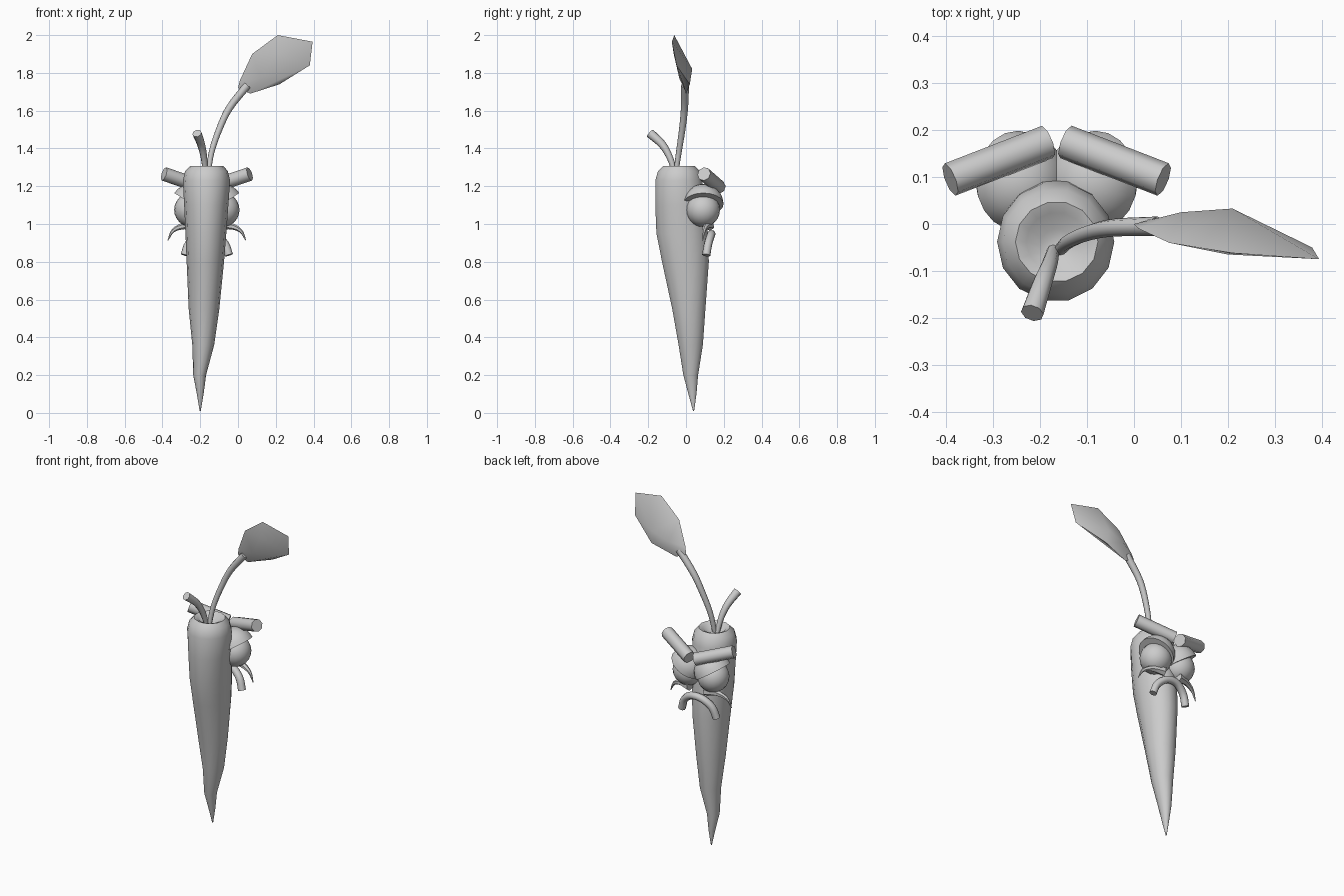
import bpy, bmesh, math
from mathutils import Vector, Matrix

cube = bpy.data.objects.get("Cube")
if cube:
    bpy.data.objects.remove(cube)

grey = bpy.data.materials.new("plain grey")
grey.use_nodes = True
GREY = (0.6, 0.6, 0.6, 1)
grey.diffuse_color = GREY
grey.node_tree.nodes["Principled BSDF"].inputs["Base Color"].default_value = GREY

MID = -0.165  # symmetry plane of the face


def finish(name, bm, angle=50):
    bmesh.ops.recalc_face_normals(bm, faces=bm.faces)
    mesh = bpy.data.meshes.new(name)
    bm.to_mesh(mesh)
    bm.free()
    mesh.materials.append(grey)
    ob = bpy.data.objects.new(name, mesh)
    bpy.context.collection.objects.link(ob)
    bpy.ops.object.select_all(action='DESELECT')
    ob.select_set(True)
    bpy.context.view_layer.objects.active = ob
    bpy.ops.object.shade_smooth_by_angle(angle=math.radians(angle))
    return ob


def loft(name, rings, angle=50):
    """Skin a list of closed rings and cap both ends."""
    bm = bmesh.new()
    loops = [[bm.verts.new(p) for p in ring] for ring in rings]
    n = len(loops[0])
    for a, b in zip(loops, loops[1:]):
        for i in range(n):
            j = (i + 1) % n
            bm.faces.new((a[i], a[j], b[j], b[i]))
    bm.faces.new(loops[0])
    bm.faces.new(loops[-1])
    return finish(name, bm, angle)


def spline(pts, steps):
    """Smooth path through the points (Catmull-Rom)."""
    p = [Vector(q) for q in pts]
    p = [2 * p[0] - p[1]] + p + [2 * p[-1] - p[-2]]
    out = []
    for i in range(1, len(p) - 2):
        for s in range(steps):
            t = s / steps
            out.append(0.5 * (2 * p[i] + (p[i + 1] - p[i - 1]) * t
                       + (2 * p[i - 1] - 5 * p[i] + 4 * p[i + 1] - p[i + 2]) * t * t
                       + (3 * p[i] - p[i - 1] - 3 * p[i + 1] + p[i + 2]) * t ** 3))
    return out + [p[-2]]


def tube(name, pts, r0, r1, sides=8, steps=4):
    path = spline(pts, steps)
    rings = []
    for i, c in enumerate(path):
        d = path[min(i + 1, len(path) - 1)] - path[max(i - 1, 0)]
        side = d.cross(Vector((0.1, 1, 0.05))).normalized()
        up = side.cross(d).normalized()
        r = r0 + (r1 - r0) * i / (len(path) - 1)
        rings.append([c + r * (side * math.cos(a) + up * math.sin(a))
                      for a in (2 * math.pi * k / sides for k in range(sides))])
    return loft(name, rings)


# Tapered root body with a dished top: z, centre x, centre y, radius x, radius y
body = [(0.01, -.20, .040, .003, .003), (.1, -.20, .034, .018, .022),
        (.2, -.203, .025, .034, .040), (.36, -.184, .025, .058, .066),
        (.55, -.18, .015, .081, .090), (.8, -.173, -.003, .099, .127),
        (.95, -.17, -.020, .108, .140), (1.1, -.168, -.032, .117, .134),
        (1.23, -.167, -.038, .125, .128), (1.28, -.167, -.038, .113, .113),
        (1.307, -.165, -.038, .088, .086), (1.298, -.165, -.038, .065, .063),
        (1.27, -.165, -.045, .035, .035)]
loft("root_body", [[(cx + rx * math.cos(a), cy + ry * math.sin(a), z)
                    for a in (2 * math.pi * k / 14 for k in range(14))]
                   for z, cx, cy, rx, ry in body], 60)

# Cut stalk and leaf stalk
tube("short_stalk", [(-.172, -.055, 1.26), (-.18, -.085, 1.35), (-.195, -.125, 1.42),
                     (-.217, -.19, 1.48)], .013, .025)
tube("leaf_stalk", [(-.158, -.055, 1.26), (-.14, -.038, 1.38), (-.1, -.02, 1.5),
                    (-.045, -.008, 1.615), (.05, -.005, 1.735)], .013, .021)

# Thick angular leaf: outline plus raised middle points
bm = bmesh.new()
leaf = [(0, 0, 1.72), (.01, -.01, 1.76), (.075, -.04, 1.9), (.21, -.062, 2),
        (.395, -.075, 1.965), (.38, -.05, 1.84), (.22, .02, 1.74), (.065, .002, 1.69),
        (.1, .025, 1.78), (.21, .033, 1.82), (.2, -.065, 1.9), (.12, -.035, 1.77)]
for p in leaf:
    bm.verts.new(p)
bmesh.ops.convex_hull(bm, input=bm.verts)
finish("leaf", bm, 40)

# Face parts, one set per side
for side, s in (("left", 1), ("right", -1)):
    def at(x, y, z):
        return Vector((MID + s * x, y, z))

    bm = bmesh.new()
    bmesh.ops.create_uvsphere(bm, u_segments=20, v_segments=12, radius=.09,
                              matrix=Matrix.Translation(at(.083, .09, 1.075)))
    finish(side + "_eye", bm)

    # Half-dome eyelid, tilted up on the outside
    bm = bmesh.new()
    bmesh.ops.create_uvsphere(bm, u_segments=20, v_segments=12, radius=.107)
    cut = bmesh.ops.bisect_plane(bm, geom=bm.verts[:] + bm.edges[:] + bm.faces[:],
                                 plane_co=(0, 0, .001), plane_no=(0, 0, 1), clear_inner=True)
    bmesh.ops.holes_fill(bm, edges=[e for e in bm.edges if e.is_boundary])
    bm.transform(Matrix.Translation(at(.083, .092, 1.105))
                 @ Matrix.Rotation(-s * math.radians(33), 4, 'Y'))
    finish(side + "_eyelid", bm)

    tube(side + "_brow", [at(.02, .175, 1.195), at(.227, .095, 1.265)], .037, .037, 8, 1)
    tube(side + "_whisker", [at(.05, .125, .99), at(.12, .11, .99), at(.178, .095, .965),
                             at(.207, .088, .912)], .026, .002, 6)

# Frowning mouth
tube("mouth", [(MID + x, y, z) for x, y, z in
               [(-.117, .107, .835), (-.095, .117, .895), (-.05, .13, .935), (0, .135, .947),
                (.05, .13, .935), (.095, .117, .895), (.117, .107, .835)]], .022, .022)
